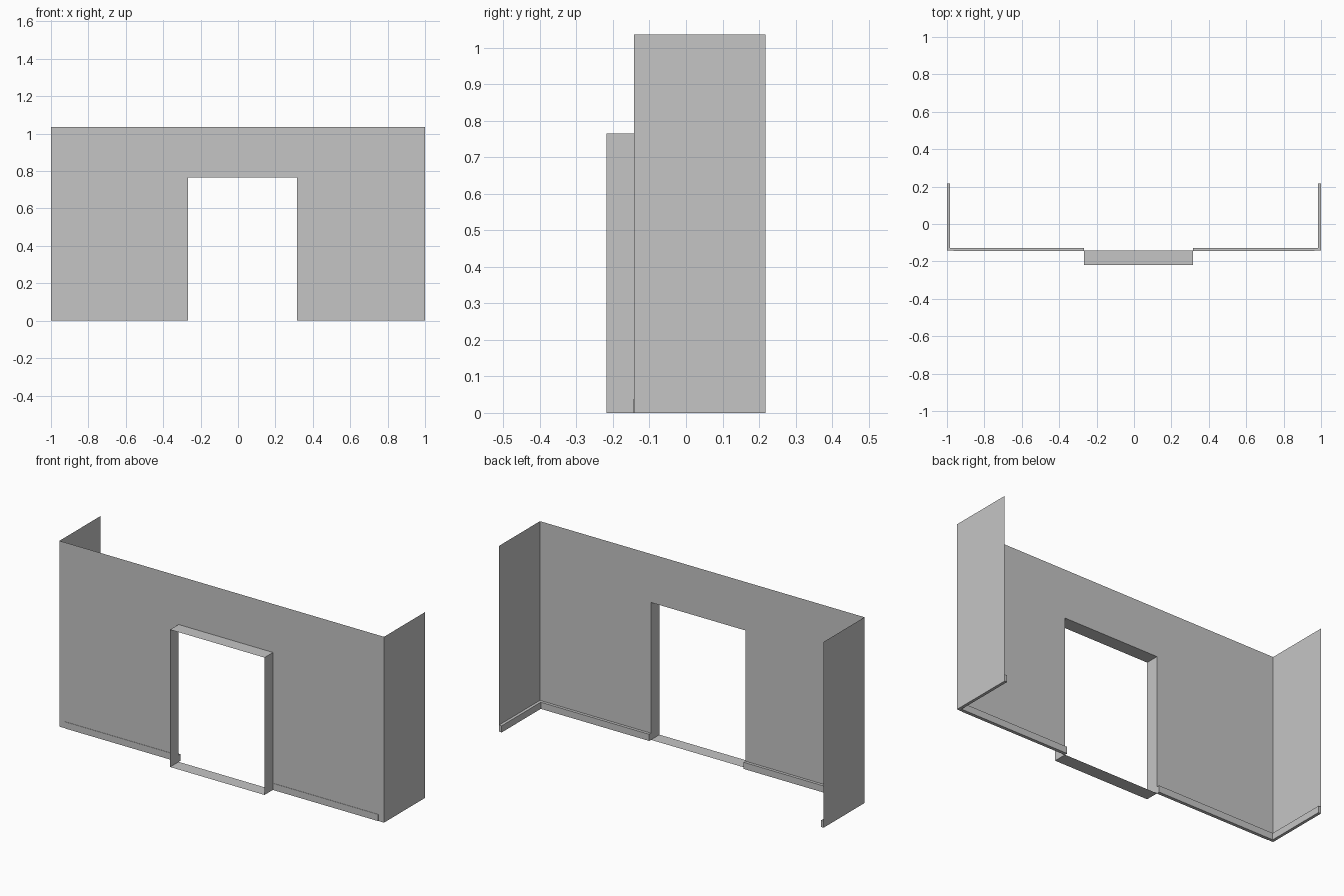
import bpy, bmesh

if "Cube" in bpy.data.objects:
    bpy.data.objects.remove(bpy.data.objects["Cube"])

# Main dimensions
W, H = 1.0, 1.035                 # half width and height of the wall
Y_FRONT, Y_WALL, Y_BACK = -0.218, -0.143, 0.217
DOOR_L, DOOR_R, DOOR_H = -0.266, 0.316, 0.765
SKIRT_H, SKIRT_T = 0.037, 0.016

grey = bpy.data.materials.new("plain grey")
grey.diffuse_color = (0.56, 0.56, 0.56, 1)
grey.use_nodes = True
grey.node_tree.nodes["Principled BSDF"].inputs["Base Color"].default_value = grey.diffuse_color


def make_object(name, faces):
    """Build one object from a list of corner loops, welding shared corners."""
    bm = bmesh.new()
    for corners in faces:
        bm.faces.new([bm.verts.new(c) for c in corners])
    bmesh.ops.remove_doubles(bm, verts=bm.verts, dist=1e-5)
    mesh = bpy.data.meshes.new(name)
    bm.to_mesh(mesh)
    bm.free()
    mesh.materials.append(grey)
    obj = bpy.data.objects.new(name, mesh)
    bpy.context.collection.objects.link(obj)
    return obj


def sheet_x(x, y0, y1, z0, z1):
    return [(x, y0, z0), (x, y1, z0), (x, y1, z1), (x, y0, z1)]


def sheet_y(y, x0, x1, z0, z1):
    return [(x0, y, z0), (x1, y, z0), (x1, y, z1), (x0, y, z1)]


def sheet_z(z, x0, x1, y0, y1):
    return [(x0, y0, z), (x1, y0, z), (x1, y1, z), (x0, y1, z)]


def box(name, x0, x1, y0, y1, z0, z1):
    return make_object(name, [
        sheet_x(x0, y0, y1, z0, z1)[::-1], sheet_x(x1, y0, y1, z0, z1),
        sheet_y(y0, x0, x1, z0, z1), sheet_y(y1, x0, x1, z0, z1)[::-1],
        sheet_z(z0, x0, x1, y0, y1)[::-1], sheet_z(z1, x0, x1, y0, y1)])


# Thin front wall with the doorway left open
make_object("front_wall", [
    [(-W, Y_WALL, 0), (DOOR_L, Y_WALL, 0), (DOOR_L, Y_WALL, DOOR_H),
     (DOOR_R, Y_WALL, DOOR_H), (DOOR_R, Y_WALL, 0), (W, Y_WALL, 0),
     (W, Y_WALL, H), (-W, Y_WALL, H)]])

# Thin return walls running back from both ends
make_object("left_wall", [sheet_x(-W, Y_WALL, Y_BACK, 0, H)[::-1]])
make_object("right_wall", [sheet_x(W, Y_WALL, Y_BACK, 0, H)])

# Doorway lining projecting forward: two jambs, head and threshold
make_object("door_lining", [
    sheet_x(DOOR_L, Y_FRONT, Y_WALL, 0, DOOR_H),
    sheet_x(DOOR_R, Y_FRONT, Y_WALL, 0, DOOR_H)[::-1],
    sheet_z(DOOR_H, DOOR_L, DOOR_R, Y_FRONT, Y_WALL)[::-1],
    sheet_z(0, DOOR_L, DOOR_R, Y_FRONT, Y_WALL)])

# Skirting boards along the inside, with a thin strip showing at the front
for side, sign, door in (("left", -1, DOOR_L), ("right", 1, DOOR_R)):
    inner = sign * (W - SKIRT_T)
    x0, x1 = sorted((inner, door))
    box(side + "_front_skirting", x0, x1, Y_WALL, Y_WALL + SKIRT_T, 0, SKIRT_H)
    x0, x1 = sorted((sign * W, inner))
    box(side + "_side_skirting", x0, x1, Y_WALL, Y_BACK, 0, SKIRT_H)
    x0, x1 = sorted((sign * 0.965, door))
    box(side + "_outer_strip", x0, x1, Y_WALL - 0.002, Y_WALL, 0, SKIRT_H)
